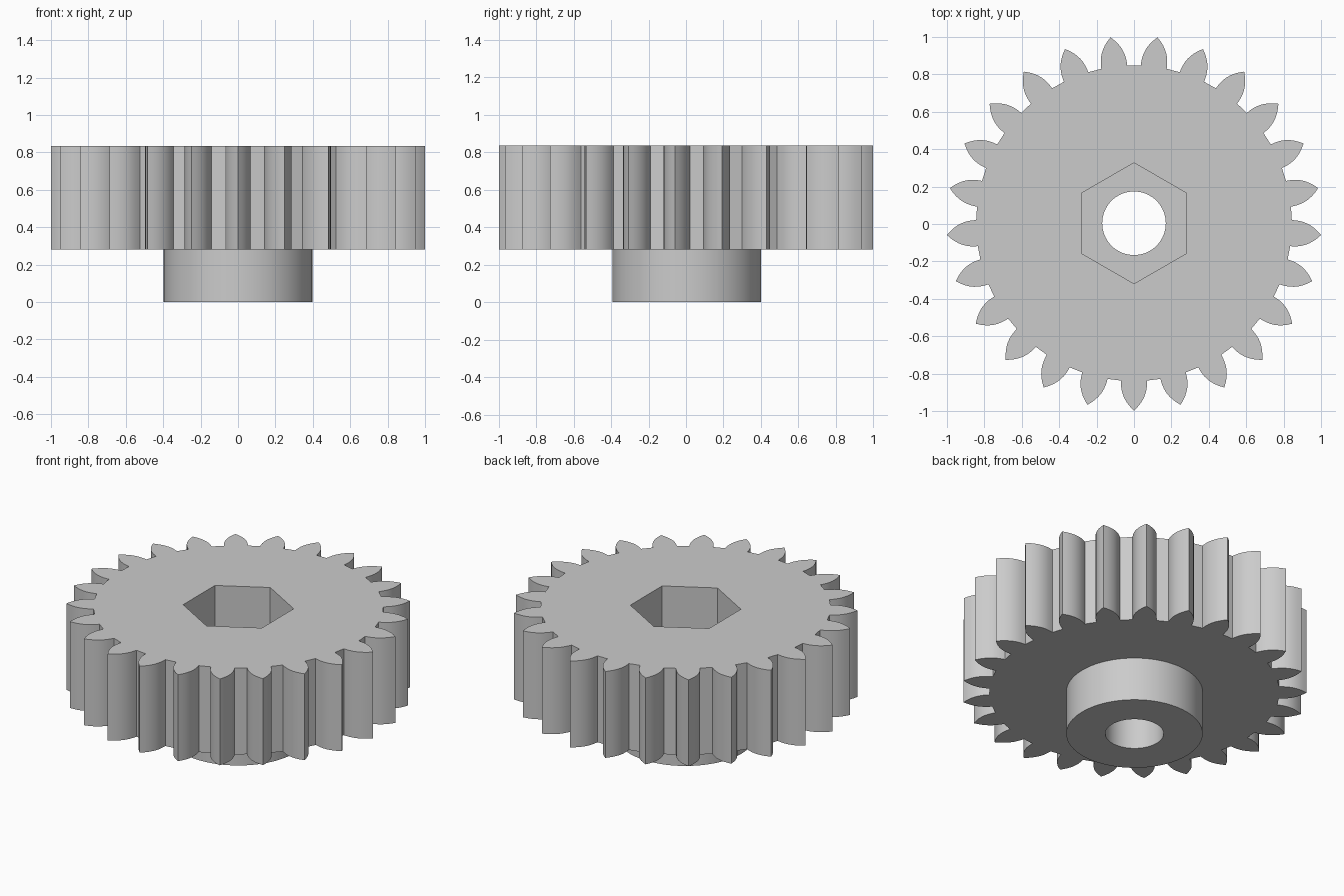
import bpy
import bmesh
from math import sin, cos, tau, pi, radians

cube = bpy.data.objects.get("Cube")
if cube:
    bpy.data.objects.remove(cube, do_unlink=True)

TEETH = 25
ROOT, TIP, HALF_WIDTH = 0.841, 1.002, 0.07
HUB_RADIUS, BORE_RADIUS, HEX_RADIUS = 0.397, 0.17, 0.323
GEAR_BOTTOM, HEX_FLOOR, GEAR_TOP = 0.28, 0.555, 0.835
CENTRE_Y = 0.004
FLANK_STEPS = 8

grey = bpy.data.materials.new("plain grey")
grey.use_nodes = True
grey.diffuse_color = (0.6, 0.6, 0.6, 1)
grey.node_tree.nodes["Principled BSDF"].inputs["Base Color"].default_value = (0.6, 0.6, 0.6, 1)


def polygon(radius, sides, start=0.0):
    return [(radius * cos(start + tau * i / sides), radius * sin(start + tau * i / sides))
            for i in range(sides)]


def gear_outline():
    # One pointed tooth with curved flanks, repeated around the centre
    steps = [i / FLANK_STEPS for i in range(FLANK_STEPS + 1)]
    flank = [(ROOT + (TIP - ROOT) * t, HALF_WIDTH * (1 - t ** 2.5)) for t in steps]
    tooth = [(r, -w) for r, w in flank] + [(r, w) for r, w in reversed(flank[:-1])]
    points = []
    for i in range(TEETH):
        a = -pi / 2 + tau * i / TEETH
        points += [(r * cos(a) - w * sin(a), r * sin(a) + w * cos(a)) for r, w in tooth]
    return points


def loop(bm, points, z):
    verts = [bm.verts.new((x, y + CENTRE_Y, z)) for x, y in points]
    for a, b in zip(verts, verts[1:] + verts[:1]):
        bm.edges.new((a, b))
    return verts


def wall(bm, low, high):
    n = len(low)
    for i in range(n):
        j = (i + 1) % n
        bm.faces.new((low[i], low[j], high[j], high[i]))


def flat_ring(bm, outer, inner):
    edges = []
    for verts in (outer, inner):
        edges += [bm.edges.get((a, b)) for a, b in zip(verts, verts[1:] + verts[:1])]
    bmesh.ops.triangle_fill(bm, edges=edges, use_beauty=True, normal=(0, 0, 1))


def finish(bm, name):
    bmesh.ops.recalc_face_normals(bm, faces=bm.faces[:])
    mesh = bpy.data.meshes.new(name)
    bm.to_mesh(mesh)
    bm.free()
    mesh.materials.append(grey)
    obj = bpy.data.objects.new(name, mesh)
    bpy.context.collection.objects.link(obj)
    bpy.ops.object.select_all(action='DESELECT')
    obj.select_set(True)
    bpy.context.view_layer.objects.active = obj
    bpy.ops.object.shade_smooth_by_angle(angle=radians(30))


outline = gear_outline()
hexagon = polygon(HEX_RADIUS, 6, pi / 2)
bore = polygon(BORE_RADIUS, 64)
hub_circle = polygon(HUB_RADIUS, 96)

# Toothed wheel with a hexagonal pocket in its top
bm = bmesh.new()
bottom, top = loop(bm, outline, GEAR_BOTTOM), loop(bm, outline, GEAR_TOP)
pocket_floor, pocket_rim = loop(bm, hexagon, HEX_FLOOR), loop(bm, hexagon, GEAR_TOP)
wall(bm, bottom, top)
wall(bm, pocket_floor, pocket_rim)
flat_ring(bm, top, pocket_rim)
flat_ring(bm, pocket_floor, loop(bm, bore, HEX_FLOOR))
flat_ring(bm, bottom, loop(bm, hub_circle, GEAR_BOTTOM))
finish(bm, "gear_wheel")

# Round hub below, with the bore running up to the pocket
bm = bmesh.new()
hub_low, hub_high = loop(bm, hub_circle, 0), loop(bm, hub_circle, GEAR_BOTTOM)
bore_low, bore_high = loop(bm, bore, 0), loop(bm, bore, HEX_FLOOR)
wall(bm, hub_low, hub_high)
wall(bm, bore_low, bore_high)
flat_ring(bm, hub_low, bore_low)
finish(bm, "hub")
